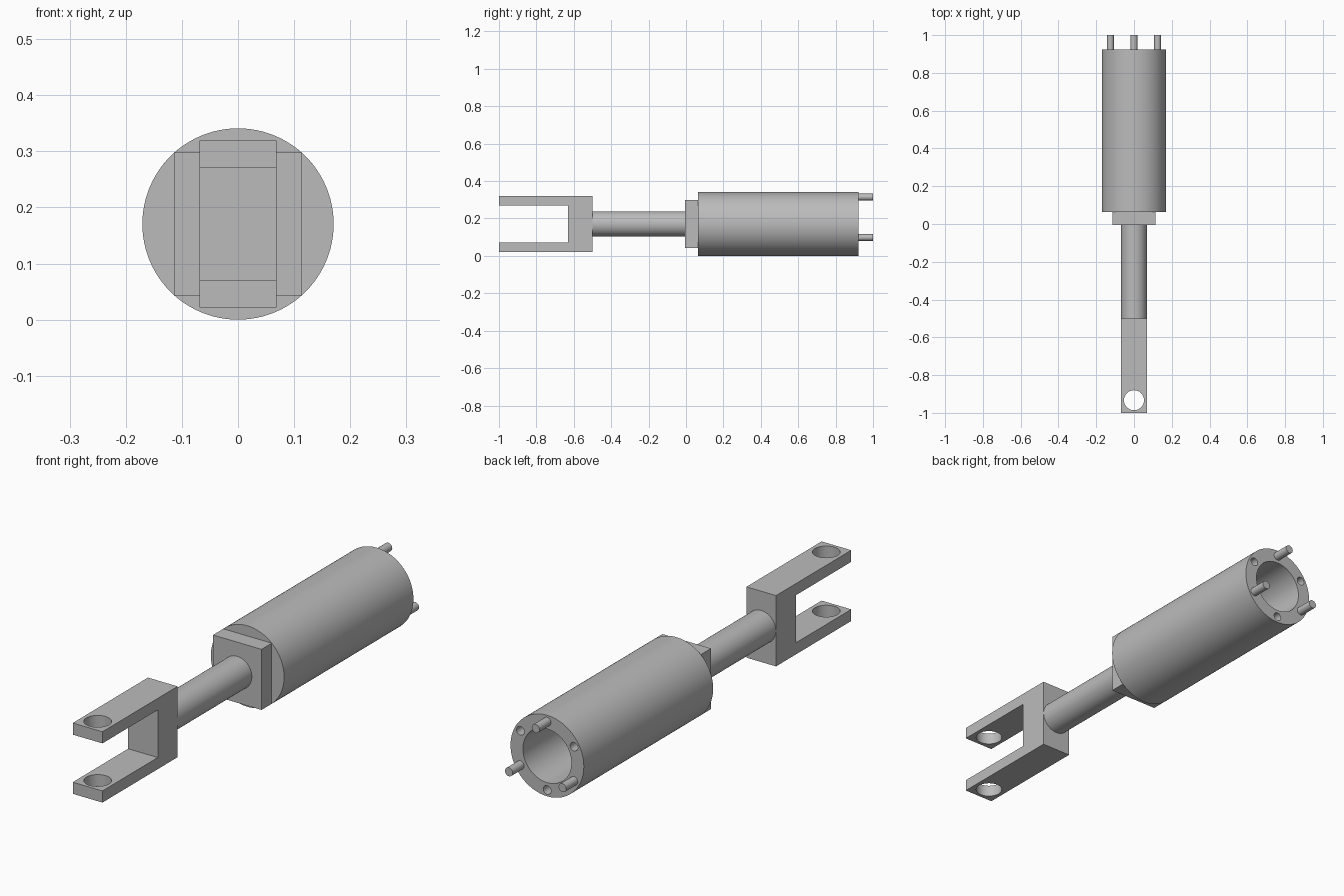
import bpy, math
from mathutils import Vector

if "Cube" in bpy.data.objects:
    bpy.data.objects.remove(bpy.data.objects["Cube"])

steel = bpy.data.materials.new("grey_steel")
steel.use_nodes = True
GREY = (0.5, 0.5, 0.5, 1)
steel.diffuse_color = GREY
steel.node_tree.nodes["Principled BSDF"].inputs["Base Color"].default_value = GREY

AXIS_Z = 0.1705      # height of the shared centre line
BODY_R = 0.1705
BOLT_CIRCLE = 0.144


def finish(name):
    ob = bpy.context.object
    ob.name = ob.data.name = name
    ob.data.materials.append(steel)
    return ob


def box(name, half_x, half_z, y0, y1):
    """Box centred on the centre line, from y0 to y1."""
    bpy.ops.mesh.primitive_cube_add(size=2, location=(0, (y0 + y1) / 2, AXIS_Z))
    ob = finish(name)
    ob.scale = (half_x, (y1 - y0) / 2, half_z)
    bpy.ops.object.transform_apply(location=False, rotation=False)
    return ob


def rod(name, radius, y0, y1, x=0, dz=0, sides=64):
    """Cylinder along y."""
    bpy.ops.mesh.primitive_cylinder_add(
        vertices=sides, radius=radius, depth=y1 - y0,
        location=(x, (y0 + y1) / 2, AXIS_Z + dz), rotation=(math.pi / 2, 0, 0))
    return finish(name)


def select(ob):
    bpy.ops.object.select_all(action='DESELECT')
    ob.select_set(True)
    bpy.context.view_layer.objects.active = ob


def cut(ob, cutter):
    select(ob)
    mod = ob.modifiers.new("cut", 'BOOLEAN')
    mod.operation = 'DIFFERENCE'
    mod.solver = 'EXACT'
    mod.object = cutter
    bpy.ops.object.modifier_apply(modifier=mod.name)
    bpy.data.objects.remove(cutter)


def smooth(ob):
    select(ob)
    bpy.ops.object.shade_smooth_by_angle(angle=math.radians(30))


def on_circle(degrees):
    a = math.radians(degrees)
    return {"x": BOLT_CIRCLE * math.cos(a), "dz": BOLT_CIRCLE * math.sin(a)}


# Hollow cylinder body with three empty bolt holes in the rear rim
body = rod("cylinder_body", BODY_R, 0.063, 0.923, sides=96)
cut(body, rod("bore_cutter", 0.113, 0.03, 1.0))
for angle in (30, 150, 270):
    cut(body, rod("bolt_hole_cutter", 0.018, 0.8, 1.0, sides=24, **on_circle(angle)))
smooth(body)

# Three studs standing out of the rear rim
for i, angle in enumerate((90, 210, 330)):
    smooth(rod(f"rear_stud_{i + 1}", 0.018, 0.85, 1.0, sides=24, **on_circle(angle)))

# Square gland block closing the front of the body
box("gland_block", 0.113, 0.1275, -0.005, 0.064)

# Piston rod
smooth(rod("piston_rod", 0.068, -0.51, 0.01))

# Fork end: slotted block with a pin hole through both arms
fork = box("fork_end", 0.069, 0.149, -1.0, -0.5)
cut(fork, box("slot_cutter", 0.2, 0.1, -1.2, -0.632))
bpy.ops.mesh.primitive_cylinder_add(vertices=48, radius=0.053, depth=1,
                                    location=(0, -0.933, AXIS_Z))
cut(fork, finish("pin_hole_cutter"))
smooth(fork)
